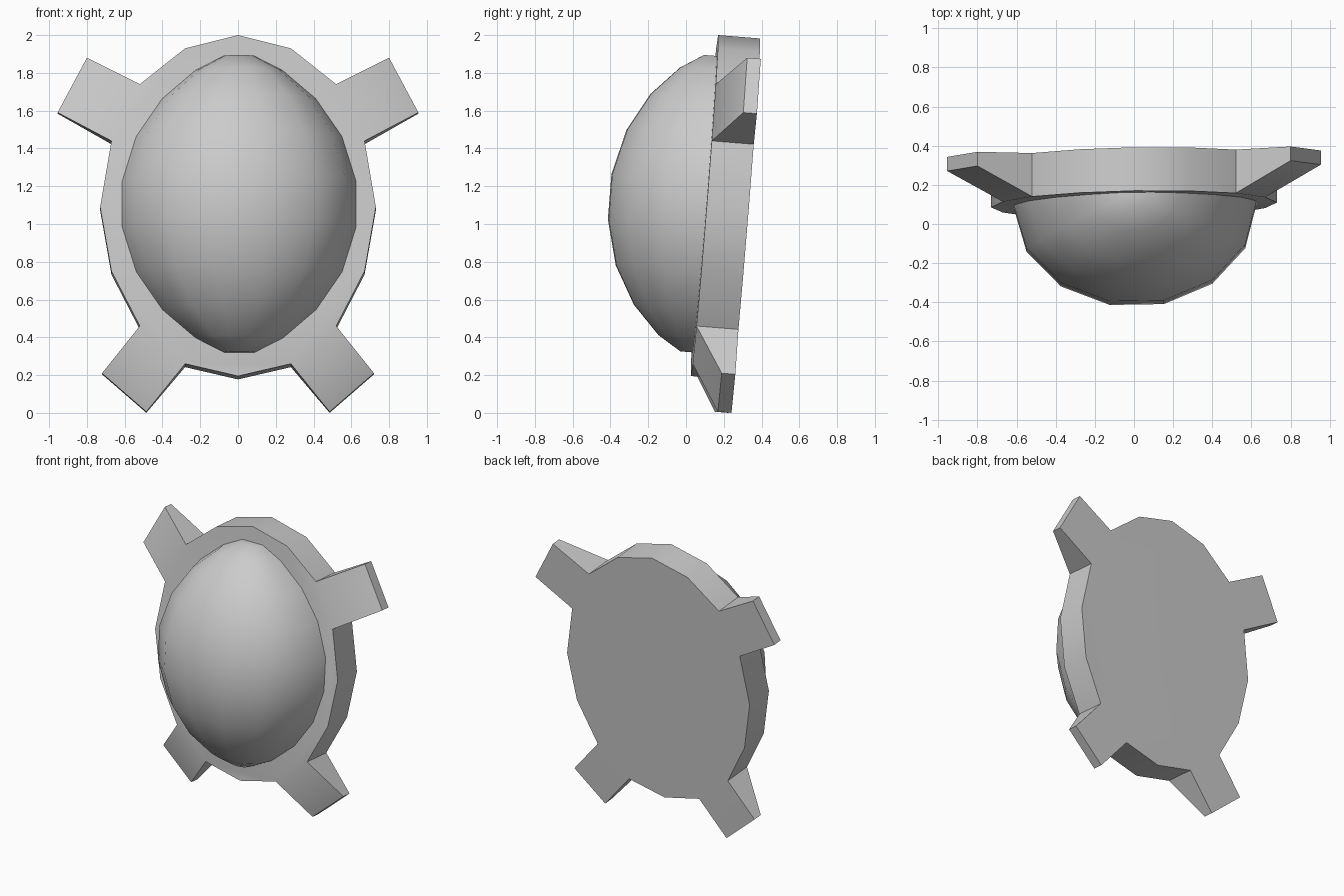
import bpy, bmesh
from math import radians, sin, cos, pi
from mathutils import Matrix

cube = bpy.data.objects.get("Cube")
if cube:
    bpy.data.objects.remove(cube, do_unlink=True)

grey = bpy.data.materials.new("plain_grey")
grey.use_nodes = True
colour = (0.6, 0.6, 0.6, 1)
grey.diffuse_color = colour
grey.node_tree.nodes["Principled BSDF"].inputs["Base Color"].default_value = colour


def finish(name, bm, angle):
    """Turn the bmesh into a smooth-shaded object with sharp edges kept."""
    bmesh.ops.recalc_face_normals(bm, faces=bm.faces)
    mesh = bpy.data.meshes.new(name)
    bm.to_mesh(mesh)
    bm.free()
    mesh.materials.append(grey)
    obj = bpy.data.objects.new(name, mesh)
    bpy.context.collection.objects.link(obj)
    bpy.ops.object.select_all(action="DESELECT")
    obj.select_set(True)
    bpy.context.view_layer.objects.active = obj
    bpy.ops.object.shade_smooth_by_angle(angle=radians(angle))
    return obj


def plane_y(x, z):
    """The slightly leaning front plane of the plate."""
    return 0.01 + 0.08 * z + 0.017 * x


# Base plate with four tapering limbs
THICK, LIFT = 0.222, 0.15
rim = [(0, 2.0), (0.28, 1.93), (0.52, 1.74), (0.67, 1.44), (0.73, 1.09),
       (0.67, 0.75), (0.52, 0.46), (0.28, 0.26), (0, 0.195)]
tips = {2: [(0.8, 1.88), (0.955, 1.59)], 6: [(0.72, 0.21), (0.485, 0.006)]}

bm = bmesh.new()


def pair(x, z, lift=0.0):
    """Front and back vertex at one outline point."""
    y, t = plane_y(x, z), THICK - lift
    return bm.verts.new((x, y + lift, z)), bm.verts.new((x, y + THICK, z - 0.08 * t))


half = [pair(x, z) for x, z in rim]
other = [half[0]] + [pair(-x, z) for x, z in rim[1:-1]] + [half[-1]]
for side, sign in ((half, 1), (other, -1)):
    for i in range(len(rim) - 1):
        outline = [side[i], side[i + 1]]
        if i in tips:
            a, b = [pair(sign * x, z, LIFT) for x, z in tips[i]]
            outline = [side[i], a, b, side[i + 1]]
            for k in (0, 1):
                bm.faces.new([p[k] for p in outline])
        for p, q in zip(outline, outline[1:]):
            bm.faces.new((p[0], q[0], q[1], p[1]))
loop = half + other[-2:0:-1]
for k in (0, 1):
    bm.faces.new([p[k] for p in loop])
finish("base_plate", bm, 40)

# Domed shell: half an egg of stacked rings with flat ends
upper = [(0.787, 0.13), (0.71, 0.37), (0.56, 0.65), (0.36, 0.87), (0.12, 0.99)]
profile = upper + [(-z, r) for z, r in reversed(upper)]
SEGMENTS = 7
bm = bmesh.new()
rings = []
for z, r in profile:
    angles = [pi * k / SEGMENTS for k in range(SEGMENTS + 1)]
    rings.append([bm.verts.new((0.626 * r * cos(a), -0.52 * r * sin(a), z)) for a in angles])
for lo, hi in zip(rings, rings[1:]):
    for k in range(SEGMENTS):
        bm.faces.new((lo[k], lo[k + 1], hi[k + 1], hi[k]))
bm.faces.new(rings[0])
bm.faces.new(rings[-1])
dome = finish("domed_shell", bm, 60)
dome.matrix_world = (Matrix.Translation((0.006, plane_y(0, 1.105), 1.105))
                     @ Matrix.Rotation(0.017, 4, "Z") @ Matrix.Rotation(-0.08, 4, "X"))
